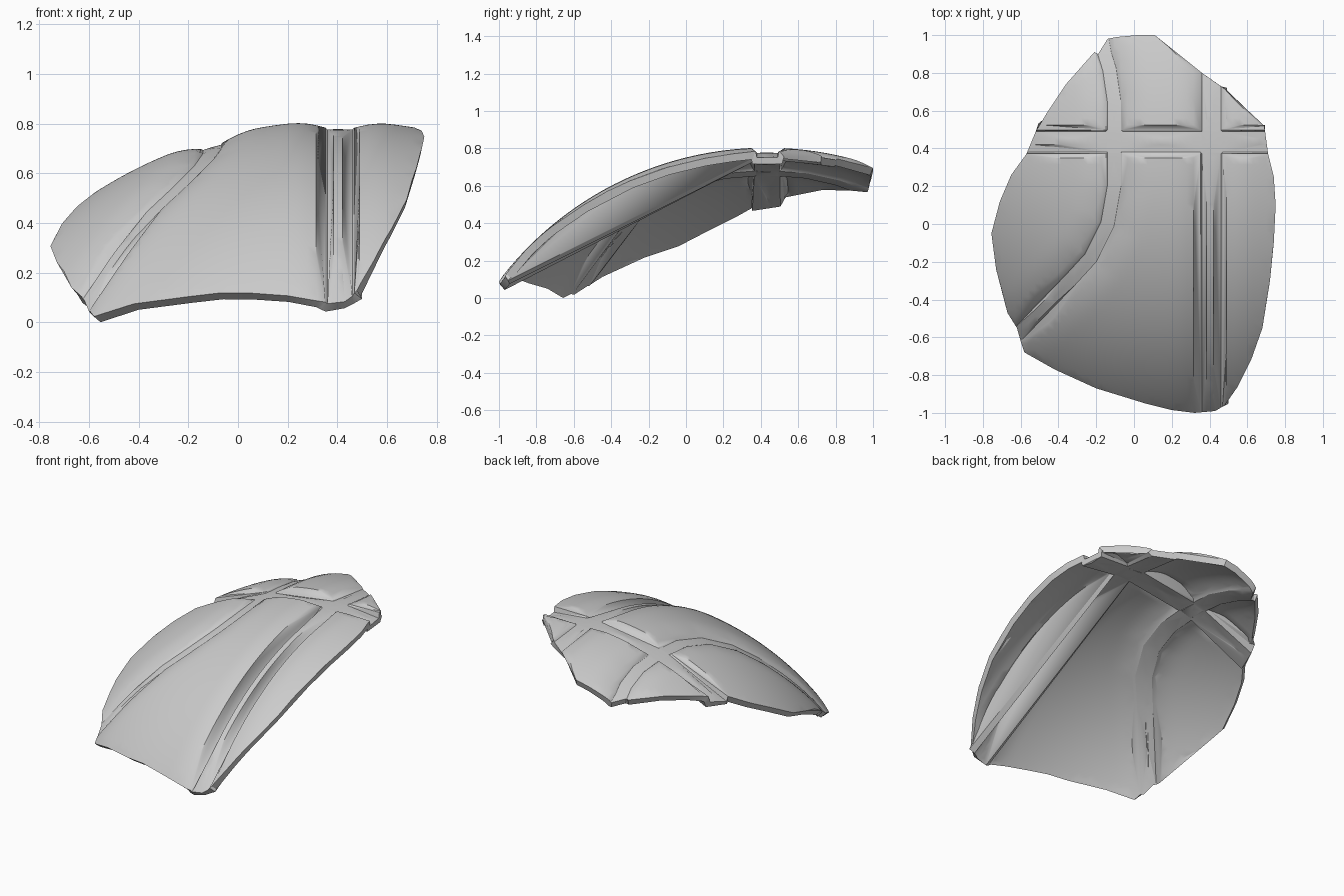
import bpy, bmesh, math
from mathutils import Vector
from mathutils.geometry import delaunay_2d_cdt

if "Cube" in bpy.data.objects:
    bpy.data.objects.remove(bpy.data.objects["Cube"])

# Broken-edge outline seen from above
OUTLINE = [(-.14, .98), (-.09, .99), (.02, 1), (.11, 1), (.36, .80), (.48, .715), (.69, .52), (.71, .37),
           (.74, .25), (.75, .1), (.74, -.1), (.72, -.3), (.68, -.55), (.62, -.72),
           (.55, -.86), (.48, -.96), (.43, -.99), (.32, -1), (.2, -.985), (.06, -.95),
           (-.2, -.87), (-.42, -.77), (-.58, -.68), (-.6, -.62), (-.62, -.55), (-.67, -.47),
           (-.73, -.24), (-.755, -.05), (-.71, .12), (-.65, .26), (-.57, .37), (-.52, .49),
           (-.46, .59), (-.36, .74), (-.21, .91), (-.19, .90)][::-1]

# Channel centre lines with half widths
CURVED = ([(-.19, 1.1), (-.155, .9), (-.13, .82), (-.105, .65), (-.105, .2), (-.14, 0),
           (-.23, -.18), (-.34, -.30), (-.62, -.59), (-.75, -.72)], .036)
LENGTHWISE = ([(.41, 1.1), (.41, -1.1)], .05)
CROSSWISE = ([(-.9, .435), (.9, .435)], .055)
CHANNELS = (CURVED, LENGTHWISE, CROSSWISE)
WALL = .008
CENTRE, RADIUS, APEX = Vector((.40, .43)), 1.80, .765


def channel_distance(p, channel):
    """Distance from a point to the edge of a channel."""
    path, half = channel
    best = 9
    for a, b in zip(path, path[1:]):
        a, b = Vector(a), Vector(b)
        t = max(0, min(1, (p - a).dot(b - a) / (b - a).length_squared))
        best = min(best, (p - a.lerp(b, t)).length)
    return best - half


def offset_path(path, d):
    """Mitred offset of an open path."""
    pts = [Vector(p) for p in path]
    out = []
    for i, p in enumerate(pts):
        u = (p - pts[i - 1]) if i else (pts[1] - p)
        v = (pts[i + 1] - p) if i < len(pts) - 1 else u
        side = Vector((-u.y, u.x)).normalized()
        n = (side + Vector((-v.y, v.x)).normalized()).normalized()
        out.append(p + n * d / n.dot(side))
    return out


def height(p):
    """Ball surface plus the swelling of the panels between channels."""
    base = APEX - RADIUS + math.sqrt(max(0, RADIUS ** 2 - (p - CENTRE).length_squared))
    u = min(channel_distance(p, CURVED), channel_distance(p, LENGTHWISE))
    lip = .008 * max(0, min(1, u / WALL))
    swell = .027 * (1 - (1 - max(0, min(1, (u - WALL) / .15))) ** 2)
    step = max(0, min(1, channel_distance(p, CROSSWISE) / WALL))
    return base + (lip + swell) * step


# Flat layout: outline, channel edges and an even fill of points
verts = [Vector(p) for p in OUTLINE]
edges = []
for path, half in CHANNELS:
    for d in (half, half + WALL, -half, -half - WALL):
        line = offset_path(path, d)
        edges += [(len(verts) + i, len(verts) + i + 1) for i in range(len(line) - 1)]
        verts += line
STEP = .035
for i in range(-22, 23):
    for j in range(-29, 30):
        p = Vector((i * STEP, j * STEP))
        if all(abs(channel_distance(p, c) - WALL / 2) > .014 for c in CHANNELS):
            verts.append(p)
co, _, tris, _, _, owner = delaunay_2d_cdt(verts, edges, [list(range(len(OUTLINE)))], 0, 1e-5)

# Lift the layout onto the ball surface
bm = bmesh.new()
bv = [bm.verts.new((p.x, p.y, height(p))) for p in co]
for t, o in zip(tris, owner):
    if o:
        bm.faces.new([bv[i] for i in t])
bmesh.ops.delete(bm, geom=[v for v in bm.verts if not v.link_faces], context='VERTS')
bm.normal_update()
mesh = bpy.data.meshes.new("shell_fragment")
bm.to_mesh(mesh)
bm.free()
shell = bpy.data.objects.new("shell_fragment", mesh)
bpy.context.collection.objects.link(shell)

# Wall thickness, inwards
mod = shell.modifiers.new("thickness", 'SOLIDIFY')
mod.thickness = .042
mod.offset = -1
bpy.context.view_layer.objects.active = shell
shell.select_set(True)
bpy.ops.object.modifier_apply(modifier="thickness")

# Stand on the ground and shade
low = min(v.co.z for v in shell.data.vertices)
for v in shell.data.vertices:
    v.co.z -= low
bpy.ops.object.shade_smooth_by_angle(angle=math.radians(28))
